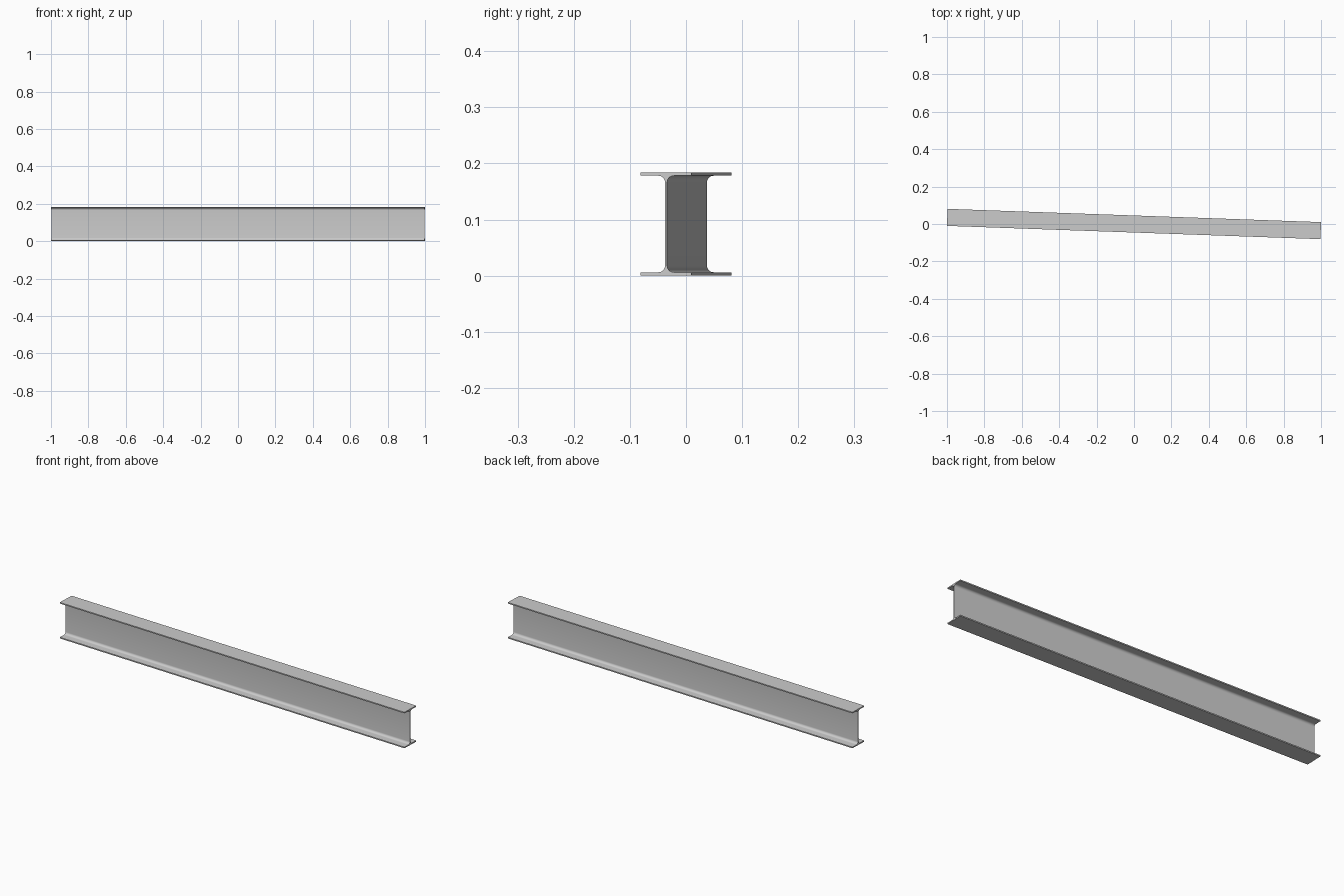
import bpy, bmesh
from math import sin, cos, pi, asin

if "Cube" in bpy.data.objects:
    bpy.data.objects.remove(bpy.data.objects["Cube"])

# Rolled I-section dimensions
H, B = 0.184, 0.091        # height, flange width
TF, TW, R = 0.006, 0.0037, 0.012   # flange, web, root fillet
ANGLE = asin(0.0355)       # slight turn in plan
L = 2 * (1 - B / 2 * sin(ANGLE)) / cos(ANGLE)
SEG = 8

# Upper right quarter of the profile, measured from the section centre (y, z)
cy, cz = TW / 2 + R, H / 2 - TF - R
quarter = [(B / 2, H / 2), (B / 2, H / 2 - TF)]
for i in range(SEG + 1):
    a = pi / 2 + i * pi / 2 / SEG
    quarter.append((cy + R * cos(a), cz + R * sin(a)))

# Mirror the quarter into the whole outline
right = quarter + [(y, -z) for y, z in reversed(quarter)]
outline = right + [(-y, z) for y, z in reversed(right)]

# Beam: profile extruded along its length
bm = bmesh.new()
face = bm.faces.new([bm.verts.new((-L / 2, y, z + H / 2)) for y, z in outline])
geom = bmesh.ops.extrude_face_region(bm, geom=[face])["geom"]
bmesh.ops.translate(bm, vec=(L, 0, 0),
                    verts=[g for g in geom if isinstance(g, bmesh.types.BMVert)])
# Make sure the starting end stays capped
start = [v for v in bm.verts if v.co.x < 0]
if not any(all(v.co.x < 0 for v in f.verts) for f in bm.faces):
    bmesh.ops.contextual_create(bm, geom=start + [e for e in bm.edges
                                if all(v.co.x < 0 for v in e.verts)])
bmesh.ops.recalc_face_normals(bm, faces=bm.faces)
mesh = bpy.data.meshes.new("steel_beam")
bm.to_mesh(mesh)
bm.free()

beam = bpy.data.objects.new("steel_beam", mesh)
bpy.context.collection.objects.link(beam)
beam.rotation_euler.z = -ANGLE

# Smooth fillets, sharp flange edges
bpy.context.view_layer.objects.active = beam
beam.select_set(True)
bpy.ops.object.shade_smooth_by_angle(angle=pi / 6)
